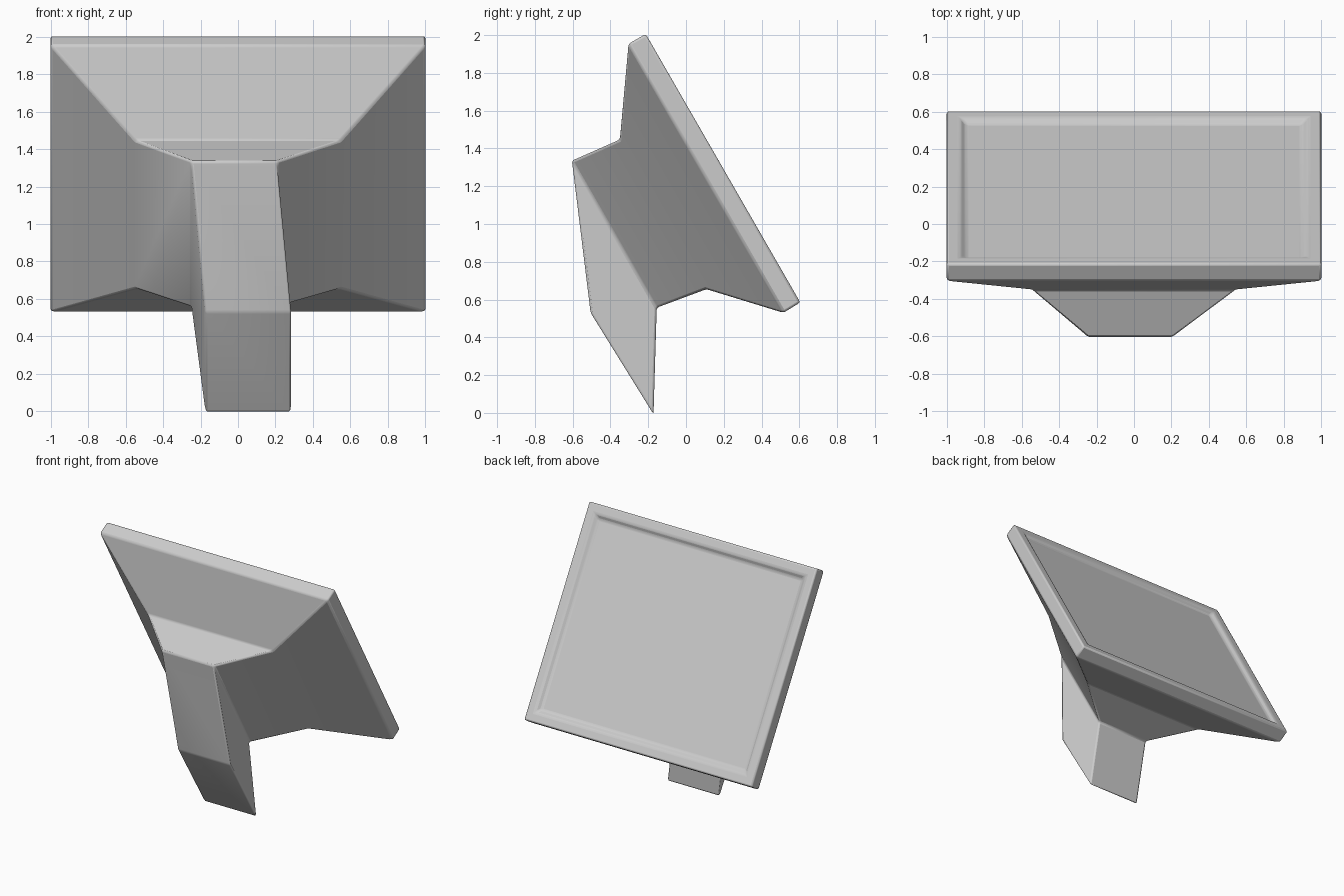
import bpy, bmesh
from mathutils import Vector

if "Cube" in bpy.data.objects:
    bpy.data.objects.remove(bpy.data.objects["Cube"])

# Directions in the tilted screen plane (side profile): n = outward, u = down the slope
N = Vector((0, 0.866, 0.5))
U = Vector((0, 0.5, -0.866))
A_TOP = Vector((0, -0.213, 2.006))
A_BOT = Vector((0, 0.605, 0.585))


def yz(y, z):
    return Vector((0, y, z))


def inset(amount, depth):
    return (A_TOP + U * amount - N * depth, A_BOT - U * amount - N * depth, -1 + amount, 1 - amount)


# Rectangular sections: upper edge, lower edge, left x, right x
sections = [
    inset(0.105, 0.027),                                   # recess floor
    inset(0.07, 0.0),                                      # recess lip
    inset(0.0, 0.0),                                       # rim front
    (yz(-0.304, 1.954), yz(0.516, 0.53), -1.0, 1.0),       # rim back
    (yz(-0.35, 1.447), yz(0.108, 0.655), -0.55, 0.55),     # funnel waist
    (yz(-0.604, 1.335), yz(-0.155, 0.557), -0.25, 0.21),   # neck end
    (yz(-0.505, 0.53), yz(-0.172, -0.007), -0.175, 0.285), # foot end
]

bm = bmesh.new()
rings = []
for top, bot, x0, x1 in sections:
    corners = [(x0, top), (x1, top), (x1, bot), (x0, bot)]
    rings.append([bm.verts.new((x, p.y, p.z)) for x, p in corners])

# Bridge the sections and cap both ends
for a, b in zip(rings, rings[1:]):
    for i in range(4):
        j = (i + 1) % 4
        bm.faces.new((a[i], a[j], b[j], b[i]))
bm.faces.new(rings[0])
bm.faces.new(rings[-1])
bmesh.ops.recalc_face_normals(bm, faces=bm.faces)

mesh = bpy.data.meshes.new("tilted_screen_housing")
bm.to_mesh(mesh)
bm.free()
obj = bpy.data.objects.new("tilted_screen_housing", mesh)
bpy.context.collection.objects.link(obj)

# Softened edges
bevel = obj.modifiers.new("edge_bevel", 'BEVEL')
bevel.width = 0.012
bevel.segments = 2
bevel.limit_method = 'ANGLE'
bevel.angle_limit = 0.3

bpy.context.view_layer.objects.active = obj
obj.select_set(True)
bpy.ops.object.shade_smooth_by_angle(angle=0.6)
